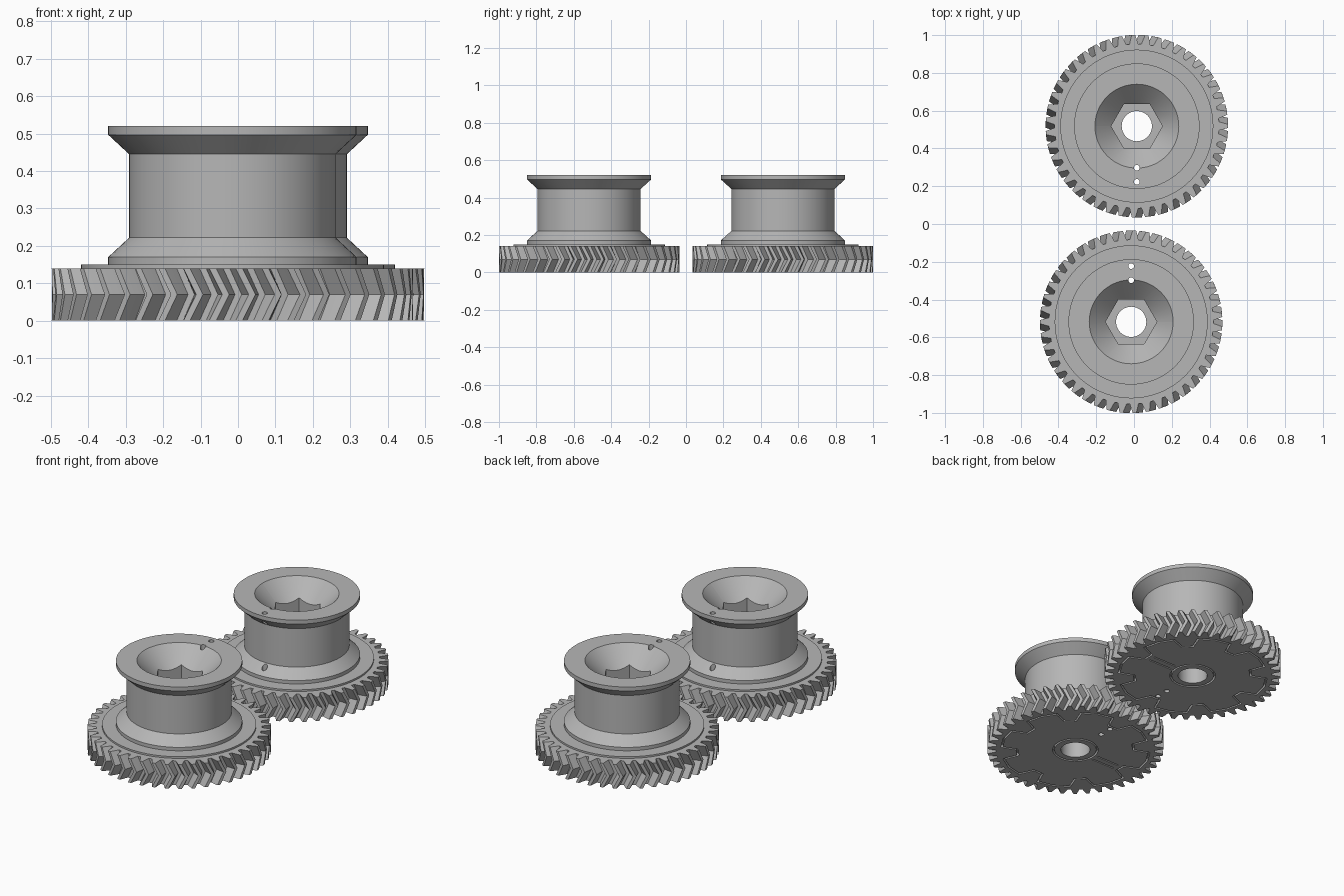
import bpy, bmesh
from math import sin, cos, pi, radians
from mathutils import Vector

cube = bpy.data.objects.get("Cube")
if cube:
    bpy.data.objects.remove(cube)

grey = bpy.data.materials.new("plain_grey")
grey.use_nodes = True
colour = (0.47, 0.47, 0.47, 1)
grey.diffuse_color = colour
grey.node_tree.nodes["Principled BSDF"].inputs["Base Color"].default_value = colour

SEG = 72
TEETH = 43
GEAR_TOP = 0.14


def polar(r, a):
    return Vector((r * cos(a), r * sin(a)))


def circle(r, n, centre=(0, 0)):
    return [polar(r, 2 * pi * i / n) + Vector(centre) for i in range(n)]


def loft(bm, layers):
    """Solid through a stack of (outline, z) layers, with flat caps."""
    rings = [[bm.verts.new((p.x, p.y, z)) for p in pts] for pts, z in layers]
    n = len(rings[0])
    for low, high in zip(rings, rings[1:]):
        for i in range(n):
            j = (i + 1) % n
            bm.faces.new((low[i], low[j], high[j], high[i]))
    bm.faces.new(rings[0][::-1])
    bm.faces.new(rings[-1])


def prism(bm, pts, z0, z1):
    loft(bm, [(pts, z0), (pts, z1)])


def offset(pts, d):
    """Mitred offset of a closed outline."""
    out = []
    for i, p in enumerate(pts):
        e1 = (p - pts[i - 1]).normalized()
        e2 = (pts[(i + 1) % len(pts)] - p).normalized()
        n1, n2 = Vector((e1.y, -e1.x)), Vector((e2.y, -e2.x))
        out.append(p + (n1 + n2) * d / (1 + n1.dot(n2)))
    return out


def band(bm, pts, width, z0, z1):
    """Closed thin wall that follows an outline."""
    rings = [[bm.verts.new((p.x, p.y, z)) for p in offset(pts, d)]
             for d, z in ((width / 2, z0), (width / 2, z1), (-width / 2, z1), (-width / 2, z0))]
    for k in range(4):
        a, b = rings[k], rings[(k + 1) % 4]
        for i in range(len(pts)):
            j = (i + 1) % len(pts)
            bm.faces.new((a[i], a[j], b[j], b[i]))


def make(name, bm):
    bmesh.ops.recalc_face_normals(bm, faces=bm.faces)
    mesh = bpy.data.meshes.new(name)
    bm.to_mesh(mesh)
    bm.free()
    mesh.materials.append(grey)
    obj = bpy.data.objects.new(name, mesh)
    bpy.context.collection.objects.link(obj)
    return obj


def cut(obj, bm):
    """Subtract the cutter solids from a part and tidy up."""
    cutter = make("cutter", bm)
    cutter.hide_render = True
    mod = obj.modifiers.new("cut", 'BOOLEAN')
    mod.operation = 'DIFFERENCE'
    mod.solver = 'EXACT'
    mod.object = cutter
    bpy.ops.object.select_all(action='DESELECT')
    bpy.context.view_layer.objects.active = obj
    obj.select_set(True)
    bpy.ops.object.modifier_apply(modifier=mod.name)
    bpy.data.objects.remove(cutter)


def add_through_holes(bm):
    # shaft bore and the two cord holes
    prism(bm, circle(0.08, 48), -0.1, 0.7)
    for y in (-0.22, -0.295):
        prism(bm, circle(0.015, 16, (0, y)), -0.1, 0.7)


# Herringbone gear: one tooth outline, repeated and twisted at mid height
def gear_outline(twist):
    tooth = ((-0.36, 0.435), (-0.25, 0.458), (-0.13, 0.483),
             (0.13, 0.483), (0.25, 0.458), (0.36, 0.435))
    pitch = 2 * pi / TEETH
    return [polar(r, (t + f) * pitch + twist) for t in range(TEETH) for f, r in tooth]


bm = bmesh.new()
half_pitch = pi / TEETH
loft(bm, [(gear_outline(0), 0), (gear_outline(half_pitch), GEAR_TOP / 2),
          (gear_outline(0), GEAR_TOP)])
gear = make("rear_gear", bm)

# Gear cuts: holes, ring groove, lobed groove and a pair of slits underneath
bm = bmesh.new()
add_through_holes(bm)
band(bm, circle(0.12, 48), 0.01, -0.05, 0.02)
lobes = 8
outline = []
for k in range(lobes):
    mid = 2 * pi * (k + 0.5) / lobes
    for a, r in ((-17, 0.32), (-13, 0.405), (0, 0.41), (13, 0.405), (17, 0.32)):
        outline.append(polar(r, mid + radians(a)))
band(bm, outline, 0.01, -0.05, 0.02)
for y in (-0.02, 0.02):
    prism(bm, [Vector(p) for p in ((0.14, y - 0.004), (0.29, y - 0.004),
                                   (0.29, y + 0.004), (0.14, y + 0.004))], -0.05, 0.02)
cut(gear, bm)

# Spool: collar, flanges, barrel and funnel as one turned profile
profile = ((0.405, GEAR_TOP), (0.405, 0.15), (0.332, 0.15), (0.332, 0.17),
           (0.276, 0.222), (0.276, 0.445), (0.332, 0.497), (0.332, 0.52),
           (0.222, 0.52), (0.105, 0.4))
bm = bmesh.new()
loft(bm, [(circle(r, SEG), z) for r, z in profile])
spool = make("rear_spool", bm)

# Spool cuts: holes, then the hexagonal pocket
bm = bmesh.new()
add_through_holes(bm)
cut(spool, bm)
bm = bmesh.new()
prism(bm, circle(0.136, 6), 0.28, 0.7)
cut(spool, bm)

# Smooth the round parts, keep the edges crisp
for obj in (gear, spool):
    bpy.ops.object.select_all(action='DESELECT')
    bpy.context.view_layer.objects.active = obj
    obj.select_set(True)
    bpy.ops.object.shade_smooth_by_angle(angle=radians(20 if obj is spool else 10))

# Place the rear pair, and turn a copy half round for the front pair
for obj in (gear, spool):
    twin = obj.copy()
    twin.name = obj.name.replace("rear", "front")
    bpy.context.collection.objects.link(twin)
    obj.location = (0.015, 0.518, 0)
    twin.location = (-0.015, -0.518, 0)
    twin.rotation_euler = (0, 0, pi)
